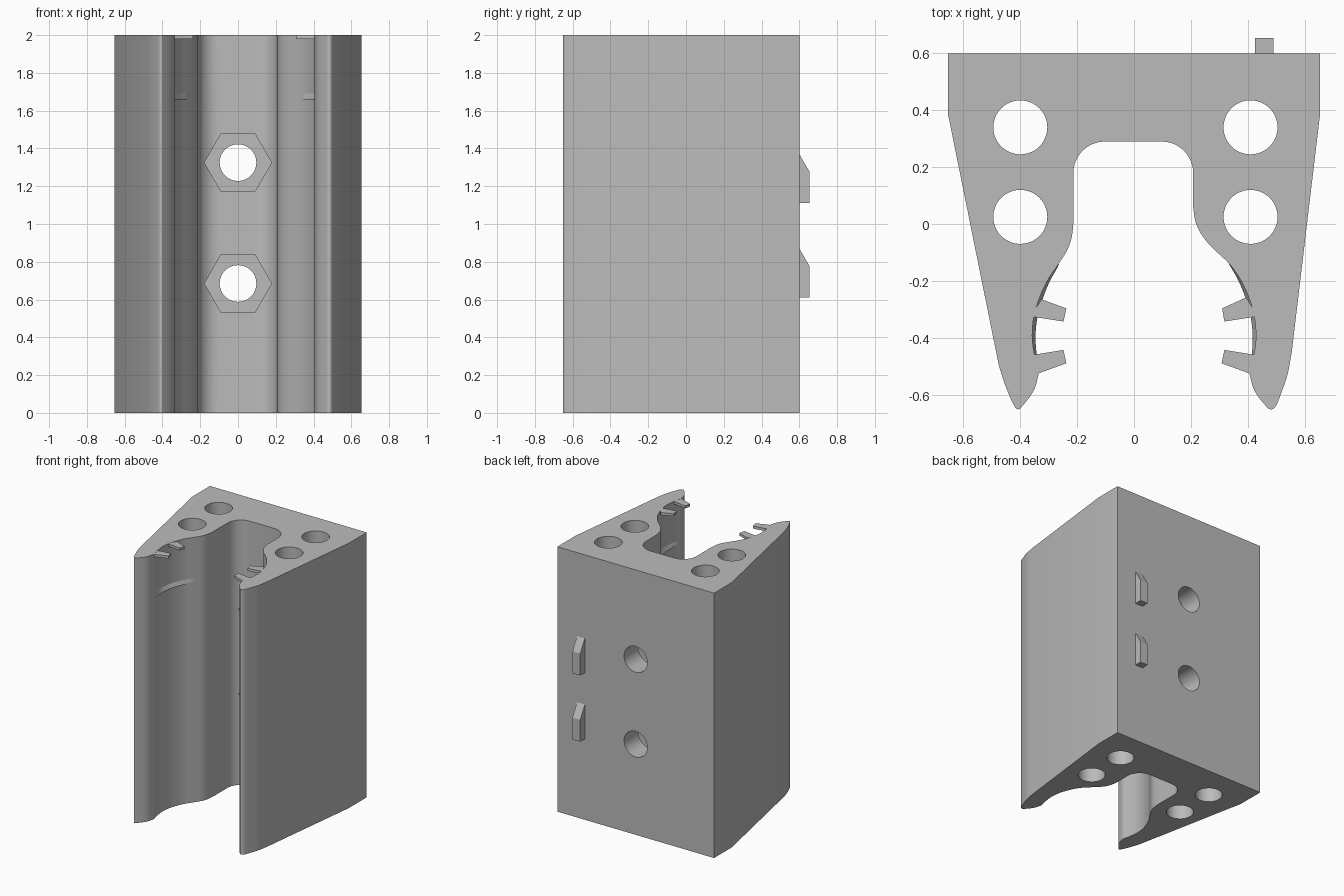
import bpy, bmesh
from math import pi, radians, sin, cos
from mathutils import Vector, Matrix

old = bpy.data.objects.get("Cube")
if old:
    bpy.data.objects.remove(old, do_unlink=True)

grey = bpy.data.materials.new("plain grey")
grey.use_nodes = True
colour = (0.5, 0.5, 0.5, 1)
grey.diffuse_color = colour
grey.node_tree.nodes["Principled BSDF"].inputs["Base Color"].default_value = colour


def finish(name, bm):
    bmesh.ops.recalc_face_normals(bm, faces=bm.faces)
    mesh = bpy.data.meshes.new(name)
    bm.to_mesh(mesh)
    bm.free()
    mesh.materials.append(grey)
    obj = bpy.data.objects.new(name, mesh)
    bpy.context.collection.objects.link(obj)
    return obj


def prism(name, points, offset):
    """Extrude a closed outline of 3D points along an offset."""
    bm = bmesh.new()
    face = bm.faces.new([bm.verts.new(p) for p in points])
    ext = bmesh.ops.extrude_face_region(bm, geom=[face])["geom"]
    moved = [g for g in ext if isinstance(g, bmesh.types.BMVert)]
    bmesh.ops.translate(bm, vec=offset, verts=moved)
    return finish(name, bm)


def flat(points, z):
    return [(x, y, z) for x, y in points]


def spline(points, steps=5):
    """Smooth curve through the points."""
    p = [Vector(q) for q in points]
    p = [2 * p[0] - p[1]] + p + [2 * p[-1] - p[-2]]
    out = []
    for a, b, c, d in zip(p, p[1:], p[2:], p[3:]):
        for i in range(steps):
            t = i / steps
            out.append(0.5 * (2 * b + (c - a) * t + (2 * a - 5 * b + 4 * c - d) * t * t
                              + (3 * b - a - 3 * c + d) * t ** 3))
    return out + [p[-2]]


def arc(cx, cy, r, start, end, n=12):
    angles = [radians(start + (end - start) * i / n) for i in range(n + 1)]
    return [Vector((cx + r * cos(a), cy + r * sin(a))) for a in angles]


def select_only(obj):
    bpy.ops.object.select_all(action="DESELECT")
    obj.select_set(True)
    bpy.context.view_layer.objects.active = obj


def cut(obj, cutter):
    cutter.hide_render = True
    mod = obj.modifiers.new("cut", "BOOLEAN")
    mod.operation, mod.solver, mod.object = "DIFFERENCE", "EXACT", cutter
    select_only(obj)
    bpy.ops.object.modifier_apply(modifier=mod.name)
    bpy.data.objects.remove(cutter, do_unlink=True)


# Channel body: finger tips, inner walls and rounded back of the channel
left_tip = spline([(-0.475, -0.5), (-0.452, -0.57), (-0.424, -0.635), (-0.408, -0.652),
                   (-0.39, -0.637), (-0.352, -0.585), (-0.335, -0.525)])
left_wall = spline([(-0.335, -0.525), (-0.35, -0.46), (-0.358, -0.395), (-0.352, -0.325),
                    (-0.333, -0.262), (-0.305, -0.2), (-0.265, -0.14), (-0.234, -0.09),
                    (-0.219, -0.045), (-0.213, 0.005)])
right_wall = spline([(0.208, 0.06), (0.216, 0.01), (0.236, -0.035), (0.272, -0.08),
                     (0.335, -0.14), (0.377, -0.2), (0.405, -0.262), (0.423, -0.325),
                     (0.429, -0.395), (0.422, -0.46), (0.406, -0.525)])
right_tip = spline([(0.406, -0.525), (0.423, -0.585), (0.461, -0.637), (0.48, -0.652),
                    (0.498, -0.642), (0.516, -0.6), (0.54, -0.53), (0.555, -0.45)])
outline = ([(-0.655, 0.6), (-0.655, 0.39)] + left_tip + left_wall[1:]
           + arc(-0.103, 0.18, 0.11, 180, 90) + arc(0.098, 0.18, 0.11, 90, 0)
           + right_wall + right_tip[1:] + [(0.655, 0.39), (0.655, 0.6)])
body = prism("channel_body", flat(outline, 0), (0, 0, 2))

# Four round bores running the full height
for x in (-0.4, 0.41):
    for y in (0.34, 0.025):
        cut(body, prism("bore_cutter", flat(arc(x, y, 0.095, 0, 352.5, 47), -0.1), (0, 0, 2.2)))

# Bolt holes through the back, with hexagonal nut pockets inside the channel
for z in (0.685, 1.325):
    circle = [(p.x, 0.2, p.y) for p in arc(0, z, 0.097, 0, 352.5, 47)]
    cut(body, prism("bolt_hole_cutter", circle, (0, 0.6, 0)))
    hexagon = [(p.x, 0.15, p.y) for p in arc(0, z, 0.178, 0, 300, 5)]
    cut(body, prism("nut_pocket_cutter", hexagon, (0, 0.28, 0)))
select_only(body)
bpy.ops.object.shade_smooth_by_angle(angle=radians(30))

# Pairs of flat teeth at the top of the channel
teeth = {
    "left": ([(0.395, -0.258), (0.31, -0.297), (0.318, -0.343), (0.435, -0.325)],
             [(0.435, -0.462), (0.318, -0.443), (0.308, -0.49), (0.415, -0.529)]),
    "right": ([(-0.325, -0.265), (-0.238, -0.297), (-0.248, -0.343), (-0.365, -0.325)],
              [(-0.365, -0.462), (-0.248, -0.443), (-0.238, -0.49), (-0.345, -0.529)]),
}
for side, pair in teeth.items():
    for place, quad in zip(("rear", "front"), pair):
        prism(f"{side}_{place}_tooth", flat(quad, 1.98), (0, 0, 0.0195))


# Thin wedge ridge on each inner wall
def ridge(name, wall, inward):
    path = [p for p in wall if -0.5 < p.y < -0.135]
    bm = bmesh.new()
    rings = []
    for i, p in enumerate(path):
        lip = 0.013 * sin(pi * i / (len(path) - 1)) ** 0.5 if 0 < i < len(path) - 1 else 0.001
        section = ((-0.005, 1.66), (lip, 1.66), (lip, 1.665), (0, 1.692), (-0.005, 1.692))
        rings.append([bm.verts.new((p.x + inward * d, p.y, z)) for d, z in section])
    for a, b in zip(rings, rings[1:]):
        for k in range(len(a)):
            n = (k + 1) % len(a)
            bm.faces.new((a[k], a[n], b[n], b[k]))
    bm.faces.new(rings[0])
    bm.faces.new(rings[-1])
    return finish(name, bm)


ridge("left_wall_ridge", right_wall, -1)
ridge("right_wall_ridge", left_wall, 1)

# Hook tabs with sloped tops on the back
for name, z in (("lower_back_tab", 0.61), ("upper_back_tab", 1.11)):
    side = [(0.425, 0.595, z), (0.425, 0.655, z), (0.425, 0.655, z + 0.165),
            (0.425, 0.6, z + 0.26), (0.425, 0.595, z + 0.26)]
    prism(name, side, (0.065, 0, 0))
